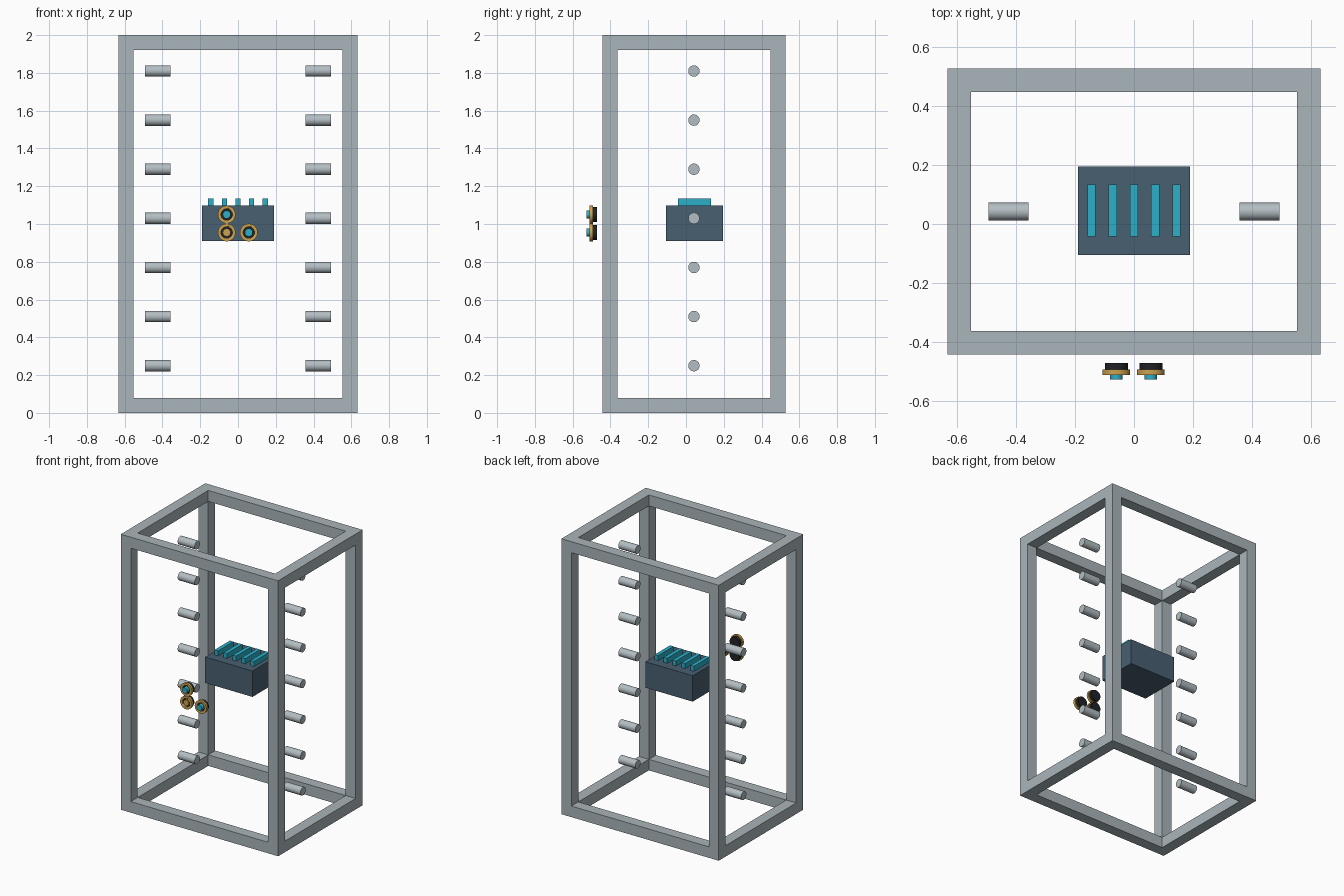
import bpy
from math import pi

if "Cube" in bpy.data.objects:
    bpy.data.objects.remove(bpy.data.objects["Cube"], do_unlink=True)


def material(name, rgb):
    m = bpy.data.materials.new(name)
    m.use_nodes = True
    m.diffuse_color = (*rgb, 1)
    m.node_tree.nodes["Principled BSDF"].inputs["Base Color"].default_value = (*rgb, 1)
    return m


STEEL = material("steel grey", (0.40, 0.46, 0.49))
PEG = material("light peg grey", (0.45, 0.51, 0.54))
SLATE = material("slate blue", (0.065, 0.115, 0.165))
CYAN = material("cyan", (0.025, 0.43, 0.58))
GOLD = material("gold", (0.60, 0.36, 0.08))
BLACK = material("black", (0.015, 0.016, 0.02))


def box(name, lo, hi, mat):
    centre = [(a + b) / 2 for a, b in zip(lo, hi)]
    bpy.ops.mesh.primitive_cube_add(size=1, location=centre)
    ob = bpy.context.object
    ob.name = name
    ob.scale = [b - a for a, b in zip(lo, hi)]
    bpy.ops.object.transform_apply(location=False, rotation=False)
    ob.data.materials.append(mat)
    return ob


def rod(name, centre, radius, length, axis, mat):
    turn = (0, pi / 2, 0) if axis == "x" else (pi / 2, 0, 0)
    bpy.ops.mesh.primitive_cylinder_add(vertices=32, radius=radius, depth=length,
                                        location=centre, rotation=turn)
    ob = bpy.context.object
    ob.name = name
    ob.data.materials.append(mat)
    bpy.ops.object.shade_smooth_by_angle()
    return ob


def cut(target, cutter):
    mod = target.modifiers.new("cut", "BOOLEAN")
    mod.operation = "DIFFERENCE"
    mod.solver = "EXACT"
    mod.object = cutter
    bpy.context.view_layer.objects.active = target
    bpy.ops.object.modifier_apply(modifier=mod.name)
    bpy.data.objects.remove(cutter, do_unlink=True)


# Open frame: a solid block with a window cut through along each axis
LO, HI, BAR = (-0.632, -0.442, 0), (0.632, 0.527, 2), 0.08
frame = box("frame", LO, HI, STEEL)
for axis in range(3):
    margin = [BAR] * 3
    margin[axis] = -BAR
    cut(frame, box("window_cutter", [a + m for a, m in zip(LO, margin)],
                   [b - m for b, m in zip(HI, margin)], STEEL))

# Two columns of pegs
for side, label in ((1, "left"), (-1, "right")):
    for i in range(7):
        rod(f"{label}_peg_{i + 1}", (side * 0.425, 0.042, 0.25 + i * 0.26),
            0.03, 0.136, "x", PEG)

# Central block with raised fins
box("central_block", (-0.19, -0.105, 0.91), (0.19, 0.195, 1.098), SLATE)
for i in range(-2, 3):
    x = i * 0.072
    box(f"fin_{i + 3}", (x - 0.014, -0.042, 1.098), (x + 0.014, 0.133, 1.135), CYAN)

# Front dials: black body, gold ring and a small hub
for name, x, z, hub, tip in (("upper", -0.06, 1.05, CYAN, -0.527),
                             ("lower_right", -0.06, 0.955, GOLD, -0.511),
                             ("lower_left", 0.057, 0.955, CYAN, -0.527)):
    rod(f"{name}_dial_body", (x, -0.484, z), 0.039, 0.028, "y", BLACK)
    ring = rod(f"{name}_dial_ring", (x, -0.502, z), 0.047, 0.018, "y", GOLD)
    cut(ring, rod("ring_cutter", (x, -0.502, z), 0.030, 0.1, "y", GOLD))
    rod(f"{name}_dial_hub", (x, (tip - 0.49) / 2, z), 0.021, -0.49 - tip, "y", hub)
